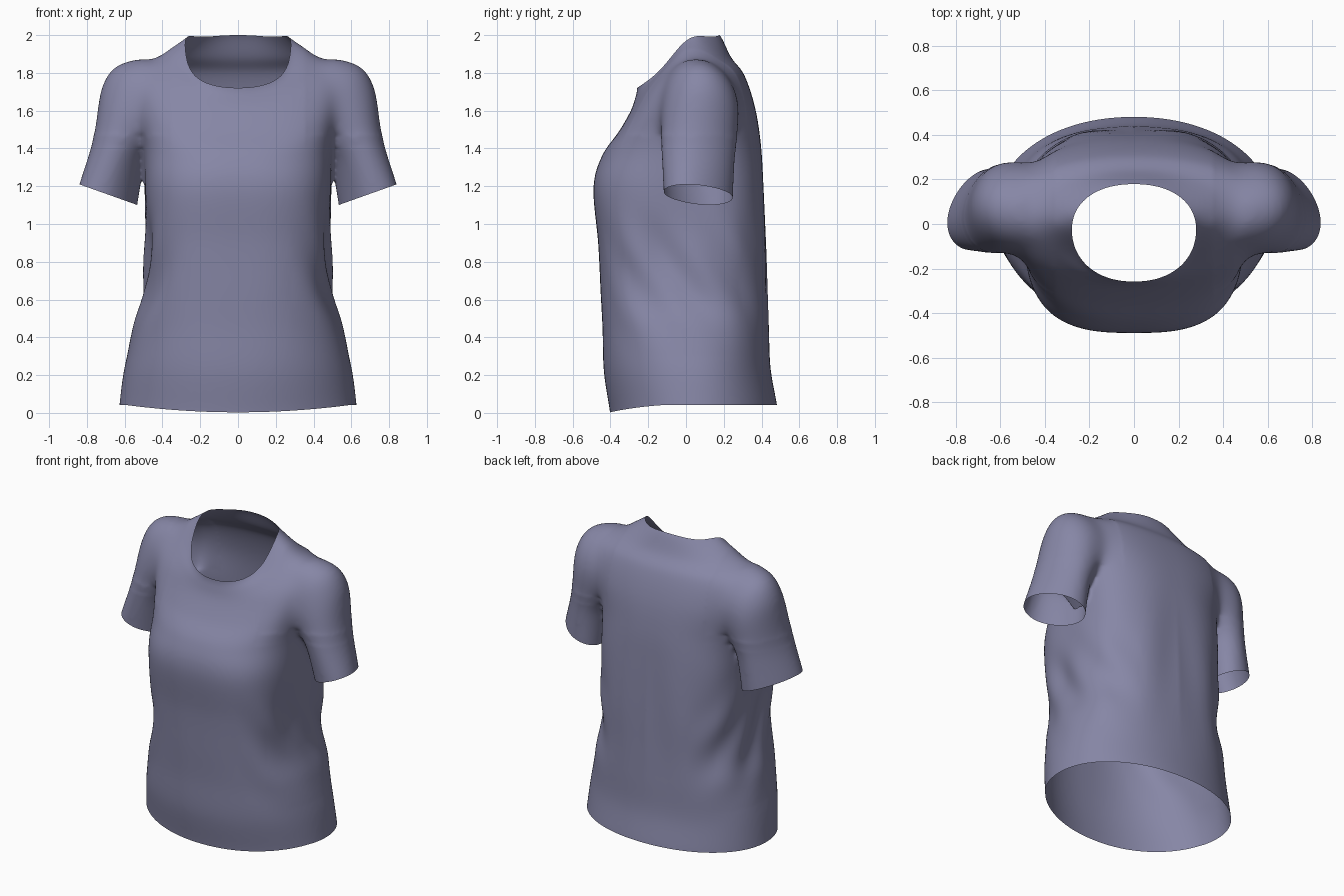
import bpy, bmesh, math
from mathutils import Vector

if "Cube" in bpy.data.objects:
    bpy.data.objects.remove(bpy.data.objects["Cube"])

SEG, STEPS = 96, 6

def spline(rows):
    """Catmull-Rom interpolation of rows of ring parameters."""
    out = []
    for i in range(len(rows) - 1):
        p0, p1 = rows[max(i - 1, 0)], rows[i]
        p2, p3 = rows[i + 1], rows[min(i + 2, len(rows) - 1)]
        for k in range(STEPS):
            t = k / STEPS
            out.append([0.5 * (2 * b + (c - a) * t + (2 * a - 5 * b + 4 * c - d) * t * t
                               + (3 * b - a - 3 * c + d) * t ** 3)
                        for a, b, c, d in zip(p0, p1, p2, p3)])
    return out + [list(rows[-1])]

def power(v, n):
    return math.copysign(abs(v) ** (2 / n), v)

def bump(v, mid, width):
    return math.exp(-((v - mid) / width) ** 2)

def torso_ring(w, yf, yc, yb, zf, zs, zb, n):
    k = min(1.6, max(1.0, 1.0 + (w - 0.29) * 2.4)) if zs > 1.75 else 1.6
    pts = []
    for i in range(SEG):
        a = 2 * math.pi * i / SEG
        s = power(math.sin(a), n)
        y = yc + s * ((yb - yc) if s > 0 else (yc - yf))
        z = zs + ((zb if s > 0 else zf) - zs) * abs(s) ** k
        pts.append((w * power(math.cos(a), n), y, z))
    return pts

def sleeve_ring(side, ox, oz, ix, iz, yc, hy, skew):
    pts = []
    for i in range(SEG):
        a = 2 * math.pi * i / SEG
        c = power(math.cos(a), 1.9)
        pts.append((side * ((ox + ix) + (ox - ix) * c) / 2,
                    yc + hy * power(math.sin(a), 1.9) - skew * c,
                    ((oz + iz) + (oz - iz) * c) / 2))
    return pts

def loft(bm, rings):
    """Closed solid through a list of rings."""
    vs = [[bm.verts.new(p) for p in r] for r in rings]
    faces = [bm.faces.new(vs[0]), bm.faces.new(vs[-1])]
    for a, b in zip(vs, vs[1:]):
        for i in range(SEG):
            j = (i + 1) % SEG
            faces.append(bm.faces.new((a[i], a[j], b[j], b[i])))
    bmesh.ops.recalc_face_normals(bm, faces=faces)

def smooth(bm, verts, times):
    for _ in range(times):
        bmesh.ops.smooth_vert(bm, verts=verts, factor=0.5,
                              use_axis_x=True, use_axis_y=True, use_axis_z=True)

def cut(bm, co, no, inside):
    """Slice along a plane, then open the part beyond it."""
    co, no = Vector(co), Vector(no).normalized()
    bmesh.ops.bisect_plane(bm, geom=bm.verts[:] + bm.edges[:] + bm.faces[:],
                           plane_co=co, plane_no=no, dist=1e-5)
    dead = []
    for f in bm.faces:
        c = f.calc_center_median()
        if (c - co).dot(no) > 0 and inside(c):
            dead.append(f)
    bmesh.ops.delete(bm, geom=dead, context='FACES')

# torso: half width, y front / side / back, z front / side / back, squareness
torso = [
    (0.635, -0.395, 0.04, 0.490, -0.10, -0.10, -0.10, 2.1),
    (0.628, -0.402, 0.04, 0.482, 0.00, 0.00, 0.00, 2.1),
    (0.603, -0.435, 0.03, 0.448, 0.22, 0.22, 0.22, 2.2),
    (0.555, -0.442, 0.02, 0.438, 0.45, 0.45, 0.45, 2.4),
    (0.505, -0.452, 0.00, 0.432, 0.64, 0.64, 0.64, 2.6),
    (0.498, -0.465, 0.00, 0.425, 0.90, 0.90, 0.90, 2.8),
    (0.495, -0.490, 0.00, 0.412, 1.19, 1.19, 1.19, 2.9),
    (0.505, -0.445, 0.03, 0.397, 1.36, 1.42, 1.42, 2.6),
    (0.560, -0.355, 0.06, 0.365, 1.49, 1.68, 1.62, 2.4),
    (0.560, -0.292, 0.06, 0.308, 1.60, 1.82, 1.79, 2.2),
    (0.420, -0.268, 0.03, 0.240, 1.67, 1.865, 1.88, 2.1),
    (0.275, -0.258, -0.02, 0.180, 1.72, 1.873, 2.00, 2.2),
    (0.235, -0.265, -0.05, 0.115, 1.80, 1.95, 2.07, 2.2),
]
# sleeve: outer x z, inner x z, y centre, y half depth, forward lean of the outer edge
sleeve = [
    (0.860, 1.12, 0.540, 1.02, 0.065, 0.170, 0.06),
    (0.840, 1.21, 0.533, 1.10, 0.065, 0.175, 0.06),
    (0.780, 1.40, 0.495, 1.31, 0.065, 0.190, 0.04),
    (0.752, 1.56, 0.440, 1.40, 0.070, 0.205, 0.02),
    (0.728, 1.72, 0.360, 1.47, 0.075, 0.210, 0.00),
    (0.655, 1.84, 0.300, 1.52, 0.070, 0.195, 0.00),
    (0.500, 1.885, 0.250, 1.58, 0.050, 0.160, 0.00),
]

# fuse torso and sleeves into one skin
bm = bmesh.new()
loft(bm, [torso_ring(*r) for r in spline(torso)])
for side in (1, -1):
    loft(bm, [sleeve_ring(side, *r) for r in spline(sleeve)])
base = bpy.data.meshes.new("shirt_base")
bm.to_mesh(base)
bm.free()
shirt = bpy.data.objects.new("shirt", base)
bpy.context.collection.objects.link(shirt)
mod = shirt.modifiers.new("fuse", 'REMESH')
mod.mode = 'VOXEL'
mod.voxel_size = 0.012
dg = bpy.context.evaluated_depsgraph_get()
mesh = bpy.data.meshes.new_from_object(shirt.evaluated_get(dg))
shirt.modifiers.clear()
shirt.data = mesh

# relax the skin, most of all where the sleeves meet the shoulders
bm = bmesh.new()
bm.from_mesh(mesh)
smooth(bm, bm.verts[:], 6)
for low, times in ((1.4, 20), (1.47, 50)):
    smooth(bm, [v for v in bm.verts if v.co.z > low and abs(v.co.x) > 0.36], times)

# openings: hem, neck and cuffs
cut(bm, (0, 0, 0.003), (0, 0, -1), lambda c: True)
cut(bm, (0, -0.26, 1.72), (0, -0.28, 0.44),
    lambda c: (c.x / 0.33) ** 2 + ((c.y + 0.04) / 0.29) ** 2 < 1)
for side in (1, -1):
    cut(bm, (side * 0.840, 0, 1.21), (side * 0.31, 0, -0.87),
        lambda c: c.x * side > 0.512 and c.z > 0.95)

# drape: folds at the sides and back, curved hem, raised neck sides
bm.normal_update()
moves = []
for v in bm.verts:
    x, y, z = v.co
    ax = abs(x)
    body = 1 if ax < 0.515 or z < 0.9 else 0
    flank = min(1, max(0, (ax - 0.28) / 0.15)) * body
    d = 0.008 * flank * bump(z, 0.72, 0.27) * math.sin(15 * (z + 1.5 * y) + 0.8)
    d -= 0.03 * flank * bump(y, -0.14, 0.14) * bump(z, 0.85, 0.22)
    back = min(1, max(0, (y - 0.2) / 0.1)) * bump(z, 0.85, 0.4) * body
    d += 0.004 * back * math.cos(20 * ax + 2 * z)
    move = v.normal * d
    if z < 0.3:
        front = max(0, 1 - (x / 0.6) ** 2) if y < 0 else 0
        move.z += 0.04 * (1 - front) * (1 - z / 0.3)
    if z > 1.6:
        move.z += 0.085 * bump(ax, 0.27, 0.14) * bump(y, 0.01, 0.12)
    moves.append((v, move))
for v, move in moves:
    v.co += move
for f in bm.faces:
    f.smooth = True
bm.to_mesh(mesh)
bm.free()

fabric = bpy.data.materials.new("slate violet fabric")
fabric.diffuse_color = (0.24, 0.24, 0.38, 1)
fabric.use_nodes = True
fabric.node_tree.nodes["Principled BSDF"].inputs["Base Color"].default_value = fabric.diffuse_color
mesh.materials.clear()
mesh.materials.append(fabric)
